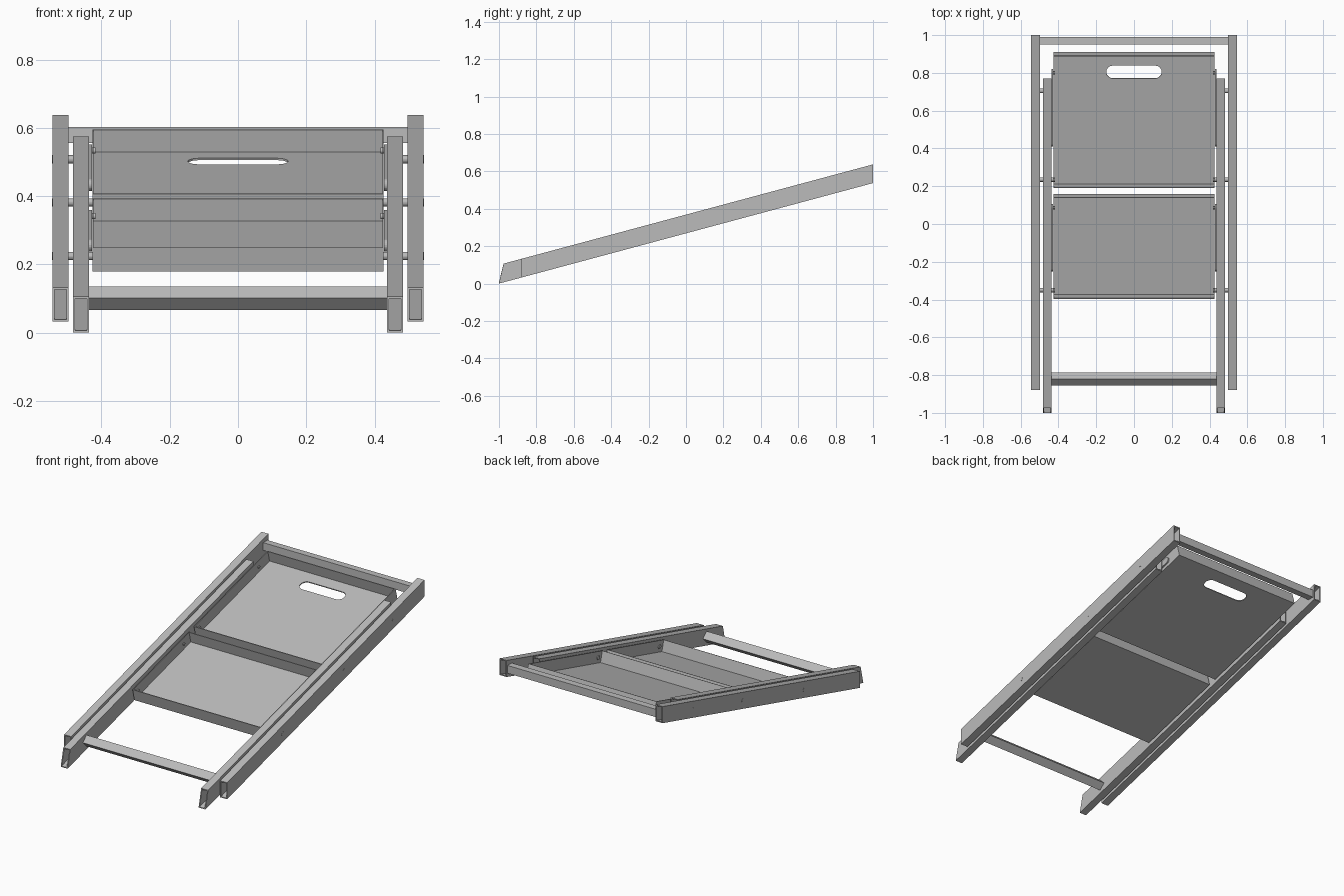
import bpy, bmesh, math
from mathutils import Matrix, Vector

cube = bpy.data.objects.get("Cube")
if cube:
    bpy.data.objects.remove(cube, do_unlink=True)

SLOPE = 0.2686                      # rise of the rails along y
RAIL_H = 0.1
TILT = math.atan(SLOPE)
# Frame lying along the rails: x across, y along, z perpendicular
FRAME = Matrix.Translation((0, -1, 0)) @ Matrix.Rotation(TILT, 4, 'X')
MID = RAIL_H * math.cos(TILT) / 2   # centre line of the rails in that frame

metal = bpy.data.materials.new("grey metal")
metal.use_nodes = True
metal.diffuse_color = (0.5, 0.5, 0.5, 1)
metal.node_tree.nodes["Principled BSDF"].inputs["Base Color"].default_value = (0.5, 0.5, 0.5, 1)


def finish(name, bm, matrix=None):
    bmesh.ops.recalc_face_normals(bm, faces=bm.faces)
    if matrix:
        bm.transform(matrix)
    mesh = bpy.data.meshes.new(name)
    bm.to_mesh(mesh)
    bm.free()
    mesh.materials.append(metal)
    ob = bpy.data.objects.new(name, mesh)
    bpy.context.collection.objects.link(ob)
    return ob


def box_bm(lo, hi):
    bm = bmesh.new()
    bmesh.ops.create_cube(bm, size=1)
    lo, hi = Vector(lo), Vector(hi)
    for v in bm.verts:
        v.co = (lo + hi) / 2 + v.co * (hi - lo)
    return bm


def prism(name, points, extrude, matrix):
    bm = bmesh.new()
    face = bm.faces.new([bm.verts.new(p) for p in points])
    moved = bmesh.ops.extrude_face_region(bm, geom=[face])["geom"]
    bmesh.ops.translate(bm, vec=extrude, verts=[g for g in moved if isinstance(g, bmesh.types.BMVert)])
    if not face.is_valid or len(face.link_loops if hasattr(face, "link_loops") else face.loops) == 0:
        return finish(name, bm, matrix)
    # Close the starting end if extrusion left it open
    edges = [e for e in bm.edges if e.is_boundary]
    if edges:
        bmesh.ops.holes_fill(bm, edges=edges, sides=0)
    return finish(name, bm, matrix)


def capsule(half, r, n=10):
    """Outline of a bar with round ends, long side on the first axis."""
    pts = []
    for side in (1, -1):
        for i in range(n + 1):
            a = -math.pi / 2 + math.pi * i / n
            pts.append((side * (half - r + r * math.cos(a)), side * r * math.sin(a)))
    return pts


def rail(name, x0, x1, front_low, front_high, back, wall=0.006):
    """Hollow rectangular tube, open at both ends."""
    bm = bmesh.new()

    def loop(ends, t):
        low, high = ends
        corners = ((x0 + t, low, t), (x1 - t, low, t),
                   (x1 - t, high, RAIL_H - t), (x0 + t, high, RAIL_H - t))
        return [bm.verts.new((x, y, SLOPE * (y + 1) + h)) for x, y, h in corners]

    front, rear = (front_low, front_high), (back, back)
    rings = [loop(front, 0), loop(rear, 0), loop(rear, wall), loop(front, wall)]
    for a, b in zip(rings, rings[1:] + rings[:1]):
        for i in range(4):
            j = (i + 1) % 4
            bm.faces.new((a[i], a[j], b[j], b[i]))
    return finish(name, bm)


def pin(name, x0, x1, along, r=0.012):
    bm = bmesh.new()
    bmesh.ops.create_cone(bm, cap_ends=True, segments=20, radius1=r, radius2=r, depth=abs(x1 - x0),
                          matrix=Matrix.Translation(((x0 + x1) / 2, along, MID)) @ Matrix.Rotation(math.pi / 2, 4, 'Y'))
    return finish(name, bm, FRAME)


def along(y):
    """Distance along the rail centre line for a given y."""
    return (y + 1 + MID * math.sin(TILT)) / math.cos(TILT)


def step(name, start, end, wall=0.006):
    """Shallow tray: flat plate with raised lips on four sides."""
    bm = box_bm((-0.427, start, 0.011), (0.427, end, 0.084))
    top = max(bm.faces, key=lambda f: f.calc_center_median().z)
    bmesh.ops.inset_region(bm, faces=[top], thickness=wall)
    bmesh.ops.translate(bm, vec=(0, 0, wall - 0.073), verts=top.verts)
    # inset leaves a rim; the sunken face needs its own walls
    rim = [f for f in bm.faces if f is not top and top.verts[0] in f.verts]
    inner = {v: v.co.copy() for v in top.verts}
    for v in top.verts:
        v.co.z = 0.084
    walls = bmesh.ops.extrude_discrete_faces(bm, faces=[top])["faces"][0]
    for v in walls.verts:
        v.co.z = 0.011 + wall
    bmesh.ops.remove_doubles(bm, verts=bm.verts, dist=1e-5)
    return finish(name, bm, FRAME)


# Rails, links and pins on both sides
for side, s in (("left", 1), ("right", -1)):
    rail(side + "_outer_rail", *sorted((s * 0.497, s * 0.544)), -0.88, -0.88, 1.0)
    rail(side + "_inner_rail", *sorted((s * 0.437, s * 0.483)), -1.0, -0.975, 0.77)
    for label, y0, y1 in (("lower", -0.25, 0.105), ("upper", 0.41, 0.82)):
        a, b = along(y0), along(y1)
        pts = [(s * 0.428, (a + b) / 2 + u, MID + v) for u, v in capsule((b - a) / 2, 0.018)]
        prism(f"{side}_{label}_link", pts, (s * 0.0085, 0, 0), FRAME)
        pin(f"{side}_{label}_link_pin", s * 0.418, s * 0.436, b - 0.02, 0.009)
    for label, y, x in (("lower", -0.35, 0.418), ("middle", 0.235, 0.418), ("upper", 0.705, 0.428)):
        pin(f"{side}_{label}_pivot", s * x, s * 0.545, along(y))

# Folded steps
step("lower_step", 0.648, 1.204)
upper = step("upper_step", 1.254, 1.981)

# Hand slot cut through the upper step
slot = prism("slot_cutter", [(u, 1.873 + v, -0.02) for u, v in capsule(0.147, 0.035)], (0, 0, 0.07), FRAME)
slot.hide_render = True
cut = upper.modifiers.new("hand_slot", 'BOOLEAN')
cut.object, cut.operation, cut.solver = slot, 'DIFFERENCE', 'EXACT'
bpy.context.view_layer.update()
upper.data = bpy.data.meshes.new_from_object(upper.evaluated_get(bpy.context.evaluated_depsgraph_get()))
upper.modifiers.clear()
bpy.data.objects.remove(slot, do_unlink=True)

# Cross bars: square one at the back, one turned on edge at the front
finish("back_cross_bar", box_bm((-0.5, 0.95, 0.556), (0.5, 0.99, 0.603)))
half = 0.024
finish("front_cross_bar", box_bm((-0.44, -half, -half), (0.44, half, half)),
       Matrix.Translation((0, -0.82, 0.101)) @ Matrix.Rotation(math.pi / 4, 4, 'X'))
